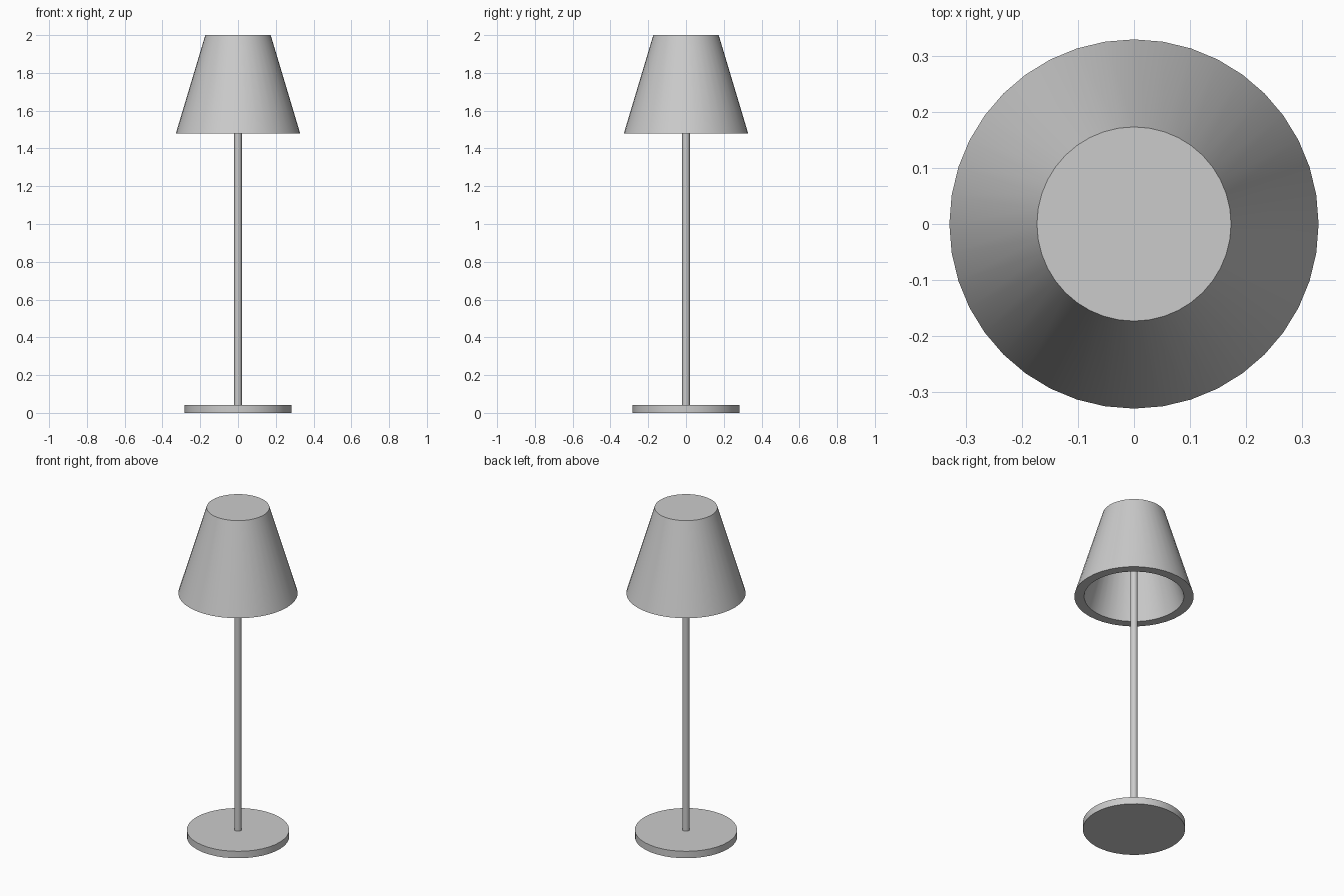
import bpy, bmesh
from math import cos, sin, pi, radians

if "Cube" in bpy.data.objects:
    bpy.data.objects.remove(bpy.data.objects["Cube"])


def lathe(name, profile, sides):
    """Revolve (radius, z) points around z and cap both ends."""
    bm = bmesh.new()
    rings = [[bm.verts.new((r * cos(2 * pi * i / sides), r * sin(2 * pi * i / sides), z))
              for i in range(sides)] for r, z in profile]
    for a, b in zip(rings, rings[1:]):
        for i in range(sides):
            j = (i + 1) % sides
            bm.faces.new((a[i], a[j], b[j], b[i]))
    bm.faces.new(rings[0][::-1])
    bm.faces.new(rings[-1])
    bmesh.ops.recalc_face_normals(bm, faces=bm.faces[:])
    mesh = bpy.data.meshes.new(name)
    bm.to_mesh(mesh)
    bm.free()
    obj = bpy.data.objects.new(name, mesh)
    bpy.context.collection.objects.link(obj)
    bpy.ops.object.select_all(action='DESELECT')
    obj.select_set(True)
    bpy.context.view_layer.objects.active = obj
    bpy.ops.object.shade_smooth_by_angle(angle=radians(30))
    return obj


# Round foot plate
lathe("base", [(0.282, 0.0), (0.282, 0.042)], 40)

# Thin upright, running up to the inside of the shade
lathe("pole", [(0.02, 0.042), (0.02, 1.95)], 32)

# Thick-walled tapered shade: closed top, open hollow underneath
lathe("shade", [(0.173, 2.0), (0.329, 1.48), (0.275, 1.48), (0.134, 1.95)], 40)
